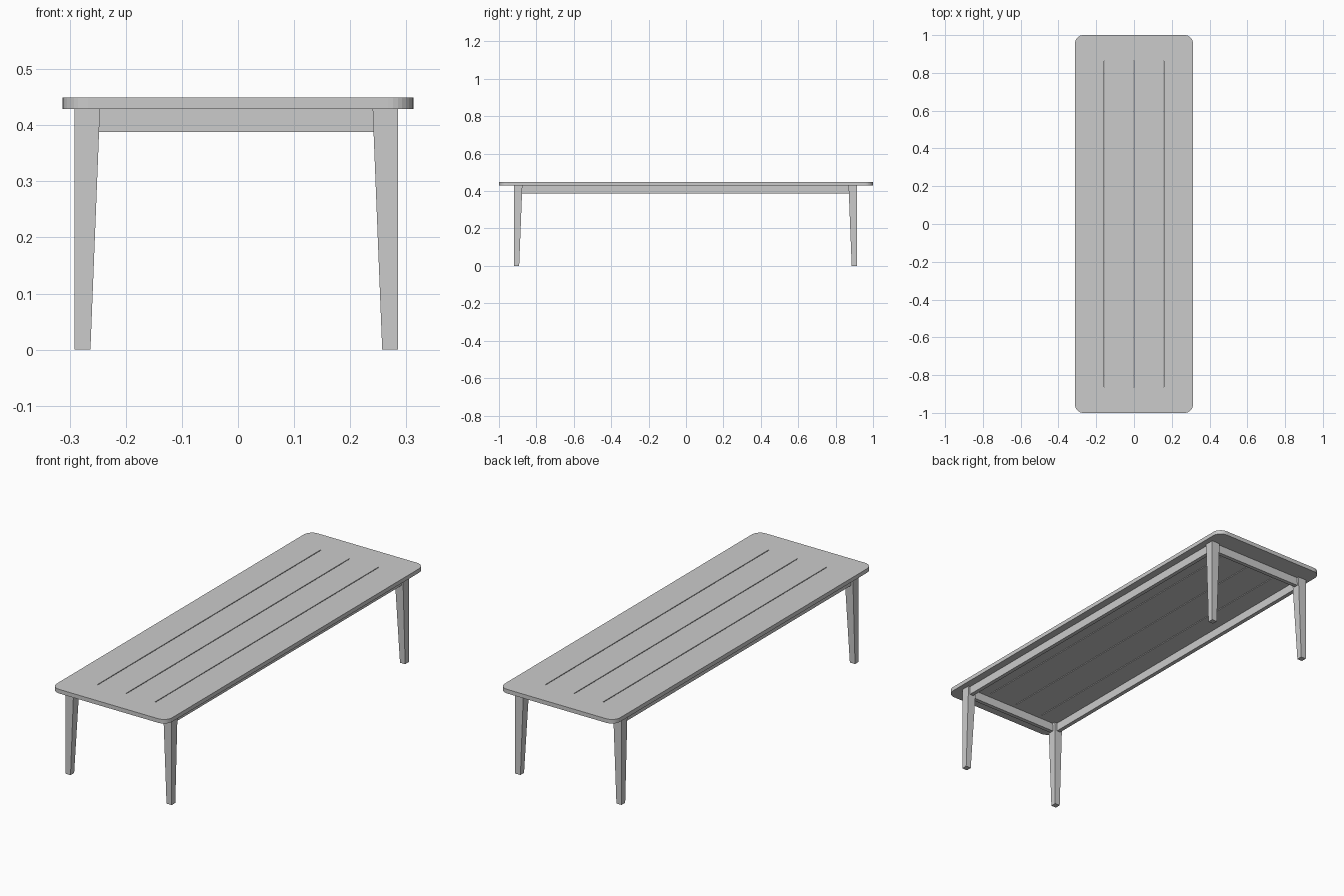
import bpy, bmesh, math

if "Cube" in bpy.data.objects:
    bpy.data.objects.remove(bpy.data.objects["Cube"])

TOP_Z, UNDER_Z, RAIL_Z = 0.449, 0.429, 0.388
CX = CY = -0.003            # the leg frame sits slightly off centre
LX, LY = 0.288, 0.917       # outer half sizes of the leg frame
RAIL_T, INSET = 0.02, 0.01


def make_object(name, bm):
    bmesh.ops.recalc_face_normals(bm, faces=bm.faces)
    mesh = bpy.data.meshes.new(name)
    bm.to_mesh(mesh)
    bm.free()
    obj = bpy.data.objects.new(name, mesh)
    bpy.context.collection.objects.link(obj)
    return obj


def prism(name, lower, upper, z0, z1):
    """Solid between two outlines with the same number of points."""
    bm = bmesh.new()
    a = [bm.verts.new((x, y, z0)) for x, y in lower]
    b = [bm.verts.new((x, y, z1)) for x, y in upper]
    bm.faces.new(a)
    bm.faces.new(b)
    for i in range(len(a)):
        j = (i + 1) % len(a)
        bm.faces.new((a[i], a[j], b[j], b[i]))
    return make_object(name, bm)


def rect(x0, x1, y0, y1):
    return [(x0, y0), (x1, y0), (x1, y1), (x0, y1)]


# Tabletop with rounded corners
R, STEPS = 0.045, 8
outline = []
for k, (sx, sy) in enumerate([(1, 1), (-1, 1), (-1, -1), (1, -1)]):
    for i in range(STEPS + 1):
        a = math.pi / 2 * (k + i / STEPS)
        outline.append((sx * (0.3125 - R) + R * math.cos(a),
                        sy * (1 - R) + R * math.sin(a)))
top = prism("tabletop", outline, outline, UNDER_Z, TOP_Z)

# Three narrow slots between the planks
for n, x in enumerate((-0.157, 0, 0.157)):
    r = rect(x - 0.002, x + 0.002, -0.863, 0.863)
    slot = prism(f"slot_cutter_{n + 1}", r, r, 0.42, 0.46)
    slot.hide_render = True
    slot.hide_set(True)
    mod = top.modifiers.new("slot", 'BOOLEAN')
    mod.object = slot
    mod.operation = 'DIFFERENCE'
    mod.solver = 'EXACT'

# Tapered legs, straight on the outside
for sx, xn in ((-1, "left"), (1, "right")):
    for sy, yn in ((-1, "front"), (1, "back")):
        def section(w):
            return rect(CX + sx * LX, CX + sx * (LX - w),
                        CY + sy * LY, CY + sy * (LY - w))
        prism(f"{yn}_{xn}_leg", section(0.028), section(0.045), 0, UNDER_Z)

# Apron rails between the legs
for s, xn, yn in ((-1, "left", "front"), (1, "right", "back")):
    x, y = LX - INSET, LY - INSET
    r = rect(CX + s * x, CX + s * (x - RAIL_T), CY - LY + 0.04, CY + LY - 0.04)
    prism(f"{xn}_rail", r, r, RAIL_Z, UNDER_Z)
    r = rect(CX - LX + 0.04, CX + LX - 0.04, CY + s * y, CY + s * (y - RAIL_T))
    prism(f"{yn}_rail", r, r, RAIL_Z, UNDER_Z)
